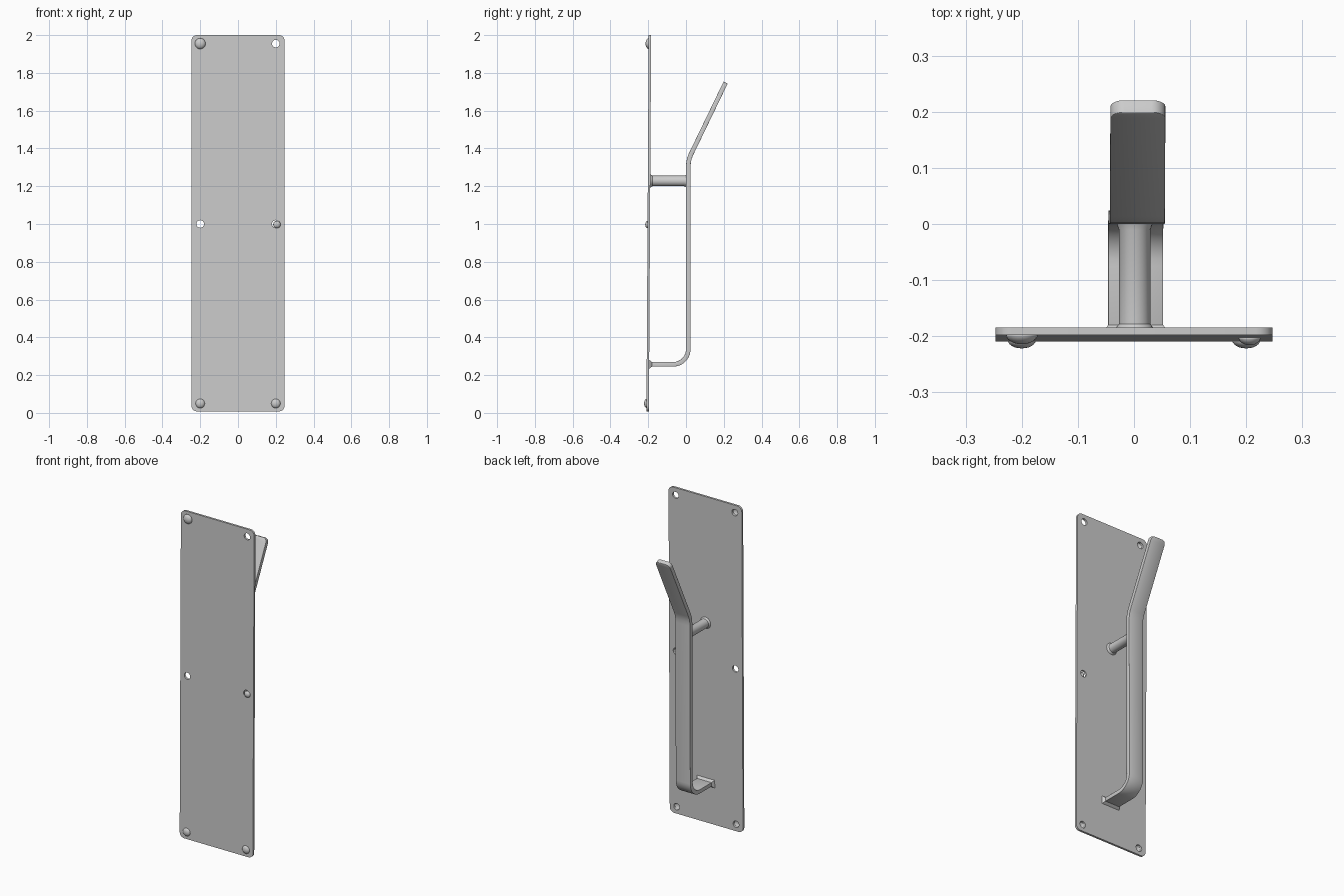
import bpy, bmesh
from math import sin, cos, pi, radians
from mathutils import Matrix, Vector

cube = bpy.data.objects.get("Cube")
if cube:
    bpy.data.objects.remove(cube, do_unlink=True)

steel = bpy.data.materials.new("brushed steel grey")
steel.use_nodes = True
steel.diffuse_color = (0.6, 0.6, 0.6, 1)
steel.node_tree.nodes["Principled BSDF"].inputs["Base Color"].default_value = (0.6, 0.6, 0.6, 1)

TILT = 0.006  # the plate leans back slightly


def plate_y(z):
    return -0.197 + TILT * (z - 1)


def finish(obj, smooth=True):
    obj.data.materials.clear()
    obj.data.materials.append(steel)
    bpy.ops.object.select_all(action='DESELECT')
    obj.select_set(True)
    bpy.context.view_layer.objects.active = obj
    if smooth:
        bpy.ops.object.shade_smooth_by_angle(angle=radians(35))
    return obj


def new_object(name, bm):
    bmesh.ops.recalc_face_normals(bm, faces=bm.faces)
    mesh = bpy.data.meshes.new(name)
    bm.to_mesh(mesh)
    bm.free()
    obj = bpy.data.objects.new(name, mesh)
    bpy.context.collection.objects.link(obj)
    return obj


def arc(cx, cy, r, start, end, n):
    return [(cx + r * cos(radians(start + (end - start) * i / n)),
             cy + r * sin(radians(start + (end - start) * i / n))) for i in range(n + 1)]


# Back plate: rounded outline with six screw holes
curve = bpy.data.curves.new("back_plate", 'CURVE')
curve.dimensions = '2D'
curve.fill_mode = 'BOTH'
curve.extrude = 0.0065


def add_loop(points):
    spline = curve.splines.new('POLY')
    spline.points.add(len(points) - 1)
    for p, (x, z) in zip(spline.points, points):
        p.co = (x, z, 0, 1)
    spline.use_cyclic_u = True


W, H, R = 0.247, 0.996, 0.03
outline = []
for sx, sz, a in ((1, 1, 0), (-1, 1, 90), (-1, -1, 180), (1, -1, 270)):
    outline += arc(sx * (W - R), sz * (H - R), R, a, a + 90, 6)
add_loop(outline)
holes = [(sx * 0.2, z) for sx in (-1, 1) for z in (0.05, 1.0, 1.955)]
for x, z in holes:
    add_loop(arc(x, z - 1.004, 0.02, 0, 345, 23))
plate = bpy.data.objects.new("back_plate", curve)
bpy.context.collection.objects.link(plate)
plate.location = (0, plate_y(1.004), 1.004)
plate.rotation_euler = (pi / 2 - TILT, 0, 0)
bpy.ops.object.select_all(action='DESELECT')
plate.select_set(True)
bpy.context.view_layer.objects.active = plate
bpy.ops.object.convert(target='MESH')
finish(bpy.context.view_layer.objects.active)


# Hollow screw heads, capping some of the holes on the front
def screw_head(name, x, z, r, depth):
    bm = bmesh.new()
    bmesh.ops.create_uvsphere(bm, u_segments=20, v_segments=12, radius=1)
    bmesh.ops.delete(bm, geom=[v for v in bm.verts if v.co.z < -0.01], context='VERTS')
    bm.transform(Matrix.Translation((x, plate_y(z) - 0.004, z))
                 @ Matrix.Rotation(pi / 2, 4, 'X') @ Matrix.Diagonal((r, r, depth, 1)))
    obj = new_object(name, bm)
    mod = obj.modifiers.new("wall", 'SOLIDIFY')
    mod.thickness = 0.004
    finish(obj)


for name, x, z in (("screw_head_top_right", -0.2, 1.955),
                   ("screw_head_bottom_right", -0.2, 0.05),
                   ("screw_head_bottom_left", 0.2, 0.05)):
    screw_head(name, x, z, 0.025, 0.015)
screw_head("screw_head_middle_left", 0.206, 0.997, 0.016, 0.011)

# Pull handle: flat strap swept along a side profile, rounded at the free end
path = [(-0.198, 0.257), (-0.075, 0.257)]
path += arc(-0.068, 0.337, 0.08, -85, 0, 10)
path += [(0.012, 1.30), (0.0135, 1.325), (0.018, 1.347), (0.025, 1.366)]
bend, tip = Vector(path[-1]), Vector((0.21, 1.749))
stations = [(Vector(p), 0.049) for p in path]
length, corner = (tip - bend).length, 0.025
for i in range(7):
    a = pi / 2 * i / 6
    dist = length - corner + corner * sin(a)
    stations.append((bend.lerp(tip, dist / length), 0.049 - corner * (1 - cos(a))))
bm = bmesh.new()
rows = []
for p, half in stations:
    lean = 0.003 + 0.004 * (p.y - 0.25) / 1.5
    rows.append([bm.verts.new((lean + s * half, p.x, p.y)) for s in (-1, 1)])
for a, b in zip(rows, rows[1:]):
    bm.faces.new((a[0], a[1], b[1], b[0]))
strap = new_object("pull_strap", bm)
mod = strap.modifiers.new("thickness", 'SOLIDIFY')
mod.thickness = 0.024
mod.offset = 0
mod.use_even_offset = True
mod = strap.modifiers.new("soft_edges", 'BEVEL')
mod.width = 0.004
mod.segments = 2
mod.limit_method = 'ANGLE'
mod.angle_limit = radians(50)
finish(strap)

# Standoff post: lathed bar flaring where it is welded on
bm = bmesh.new()
rings = []
for y, r in ((-0.196, 0.038), (-0.186, 0.034), (-0.178, 0.028),
             (-0.01, 0.028), (-0.003, 0.031), (0.006, 0.033)):
    rings.append([bm.verts.new((0.001 + x, y, z)) for x, z in arc(0, 1.228, r, 0, 345, 23)])
for a, b in zip(rings, rings[1:]):
    for i in range(len(a)):
        j = (i + 1) % len(a)
        bm.faces.new((a[i], a[j], b[j], b[i]))
bm.faces.new(rings[0])
bm.faces.new(rings[-1])
finish(new_object("standoff_post", bm))

# Weld fillet around the foot of the strap
bm = bmesh.new()
loops = []
for y, grow in ((-0.199, 0.014), (-0.191, 0.009), (-0.18, 0.0)):
    loops.append([bm.verts.new((0.003 + sx * (0.049 + grow), y, 0.257 + sz * (0.012 + grow)))
                  for sx, sz in ((-1, -1), (1, -1), (1, 1), (-1, 1))])
for a, b in zip(loops, loops[1:]):
    for i in range(4):
        j = (i + 1) % 4
        bm.faces.new((a[i], a[j], b[j], b[i]))
bm.faces.new(loops[0])
bm.faces.new(loops[-1])
finish(new_object("strap_weld", bm))
